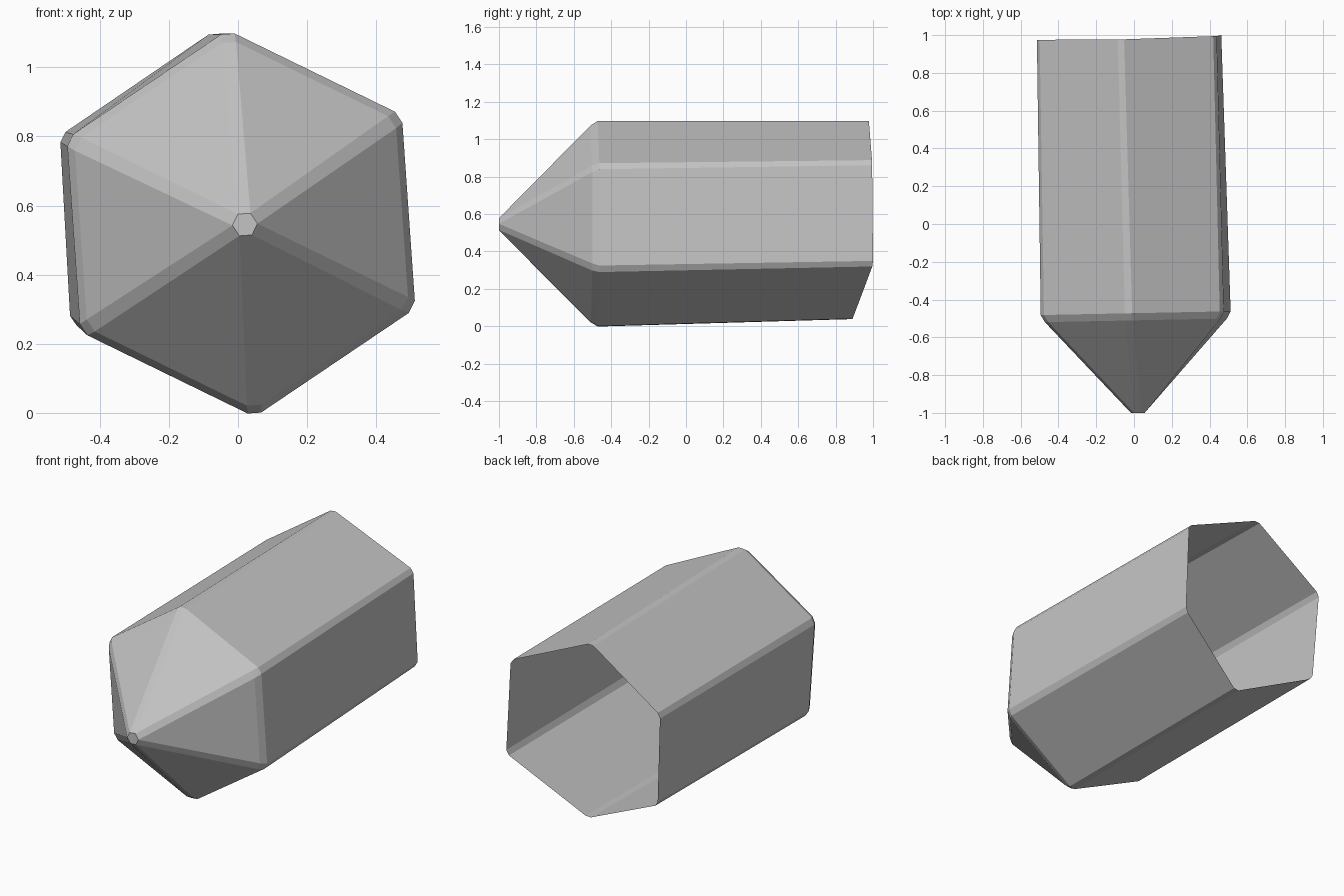
import bpy, bmesh, math
from mathutils import Vector

cube = bpy.data.objects.get("Cube")
if cube:
    bpy.data.objects.remove(cube)

# Single stone grey material
grey = bpy.data.materials.new("stone_grey")
grey.use_nodes = True
colour = (0.55, 0.55, 0.55, 1)
grey.diffuse_color = colour
grey.node_tree.nodes["Principled BSDF"].inputs["Base Color"].default_value = colour


def hexagon(centre, radius, turn, lean=0.0):
    """Six corners around the long axis, with the plane leaning slightly in y."""
    corners = []
    for i in range(6):
        a = math.radians(turn - 60 * i)
        x, z = radius * math.cos(a), radius * math.sin(a)
        corners.append(Vector(centre) + Vector((x, lean * x, z)))
    return corners


def chamfered(corners, cut):
    """Replace each corner by two points, cut along the neighbouring edges."""
    points = []
    for i, c in enumerate(corners):
        points.append(c.lerp(corners[i - 1], cut))
        points.append(c.lerp(corners[(i + 1) % 6], cut))
    return points


# Uneven open rim, clockwise from the top corner
rim = [Vector(p) for p in (
    (-0.07, 0.977, 1.105), (0.437, 0.995, 0.88), (0.463, 1.0, 0.33),
    (0.01, 0.887, 0.03), (-0.485, 0.955, 0.262), (-0.515, 0.975, 0.802))]

# Rings from the blunt point, over the softened shoulder, to the rim
rings = [
    chamfered(hexagon((0.02, -1.0, 0.545), 0.042, 94), 0.5),
    chamfered(hexagon((0.01, -0.51, 0.547), 0.538, 94, 0.02), 0.045),
    chamfered(hexagon((0.009, -0.472, 0.548), 0.561, 94, 0.02), 0.04),
    chamfered(rim, 0.035),
]

# Crystal shell, open at the back
bm = bmesh.new()
loops = [[bm.verts.new(p) for p in ring] for ring in rings]
bm.faces.new(loops[0])
for a, b in zip(loops, loops[1:]):
    for i in range(len(a)):
        j = (i + 1) % len(a)
        bm.faces.new((a[i], a[j], b[j], b[i]))
bmesh.ops.remove_doubles(bm, verts=bm.verts, dist=0.0005)
bmesh.ops.recalc_face_normals(bm, faces=bm.faces)
# Make the outside the front side of the shell
bm.faces.ensure_lookup_table()
tip = min(bm.faces, key=lambda f: f.calc_center_median().y)
if tip.normal.y > 0:
    bmesh.ops.reverse_faces(bm, faces=bm.faces)

mesh = bpy.data.meshes.new("crystal_shell")
bm.to_mesh(mesh)
bm.free()
mesh.materials.append(grey)
shell = bpy.data.objects.new("crystal_shell", mesh)
bpy.context.collection.objects.link(shell)
